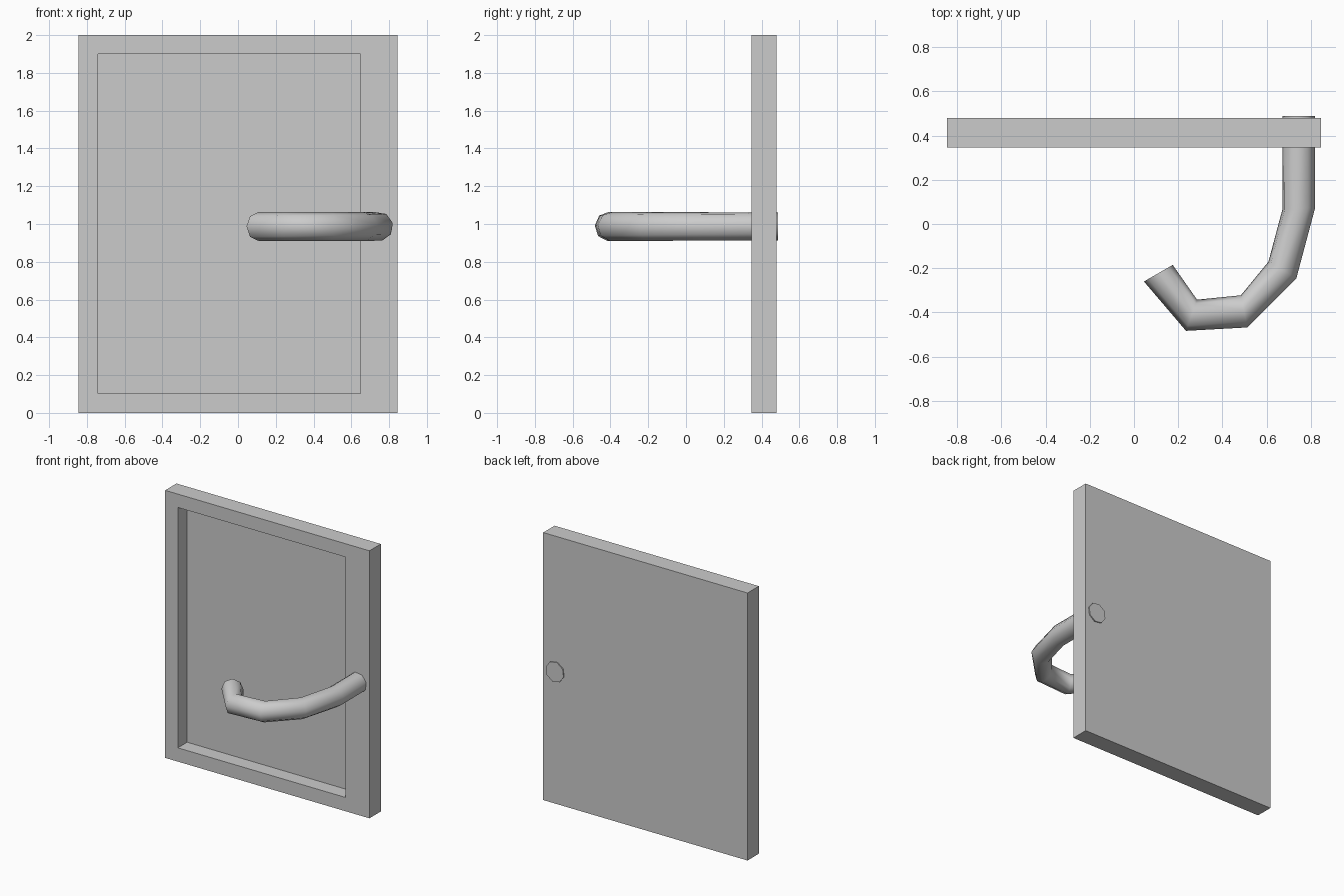
import bpy, bmesh, math
from mathutils import Vector

if "Cube" in bpy.data.objects:
    bpy.data.objects.remove(bpy.data.objects["Cube"])


def finish(name, bm):
    bmesh.ops.recalc_face_normals(bm, faces=bm.faces)
    mesh = bpy.data.meshes.new(name)
    bm.to_mesh(mesh)
    bm.free()
    obj = bpy.data.objects.new(name, mesh)
    bpy.context.collection.objects.link(obj)
    return obj


# Door panel: rectangular slab with an off-centre recess in its front
bm = bmesh.new()
FRONT, BACK, RECESS = 0.346, 0.48, 0.456


def rectangle(x0, x1, z0, z1, y):
    return [bm.verts.new((x, y, z)) for x, z in ((x0, z0), (x1, z0), (x1, z1), (x0, z1))]


loops = [rectangle(-0.845, 0.845, 0, 2, BACK),
         rectangle(-0.845, 0.845, 0, 2, FRONT),
         rectangle(-0.74, 0.648, 0.103, 1.9, FRONT),
         rectangle(-0.74, 0.648, 0.103, 1.9, RECESS)]
for a, b in zip(loops, loops[1:]):
    for i in range(4):
        j = (i + 1) % 4
        bm.faces.new((a[i], a[j], b[j], b[i]))
bm.faces.new(loops[0])
bm.faces.new(loops[-1])
finish("door_panel", bm)

# Handle: eight-sided bent bar, each section given by its outer and inner edge
bm = bmesh.new()
SIDES, HEIGHT, RADIUS = 8, 0.987, 0.077
sections = [((0.821, 0.488), (0.669, 0.488)), ((0.821, 0.075), (0.669, 0.065)),
            ((0.735, -0.245), (0.607, -0.17)), ((0.512, -0.468), (0.483, -0.322)),
            ((0.235, -0.483), (0.285, -0.342)), ((0.045, -0.26), (0.175, -0.185))]
rings = []
for k, (outer, inner) in enumerate(sections):
    o, n = Vector((*outer, HEIGHT)), Vector((*inner, HEIGHT))
    centre, arm = (o + n) / 2, (o - n) / 2
    twist = math.radians(15 - 3 * k)
    ring = []
    for i in range(SIDES):
        t = math.tau * i / SIDES + twist
        ring.append(bm.verts.new(centre + arm * math.cos(t) + Vector((0, 0, RADIUS * math.sin(t)))))
    rings.append(ring)
for a, b in zip(rings, rings[1:]):
    for i in range(SIDES):
        j = (i + 1) % SIDES
        bm.faces.new((a[i], a[j], b[j], b[i]))
bm.faces.new(rings[0])
bm.faces.new(rings[-1])
handle = finish("door_handle", bm)
bpy.context.view_layer.objects.active = handle
handle.select_set(True)
bpy.ops.object.shade_smooth_by_angle(angle=math.radians(60))
